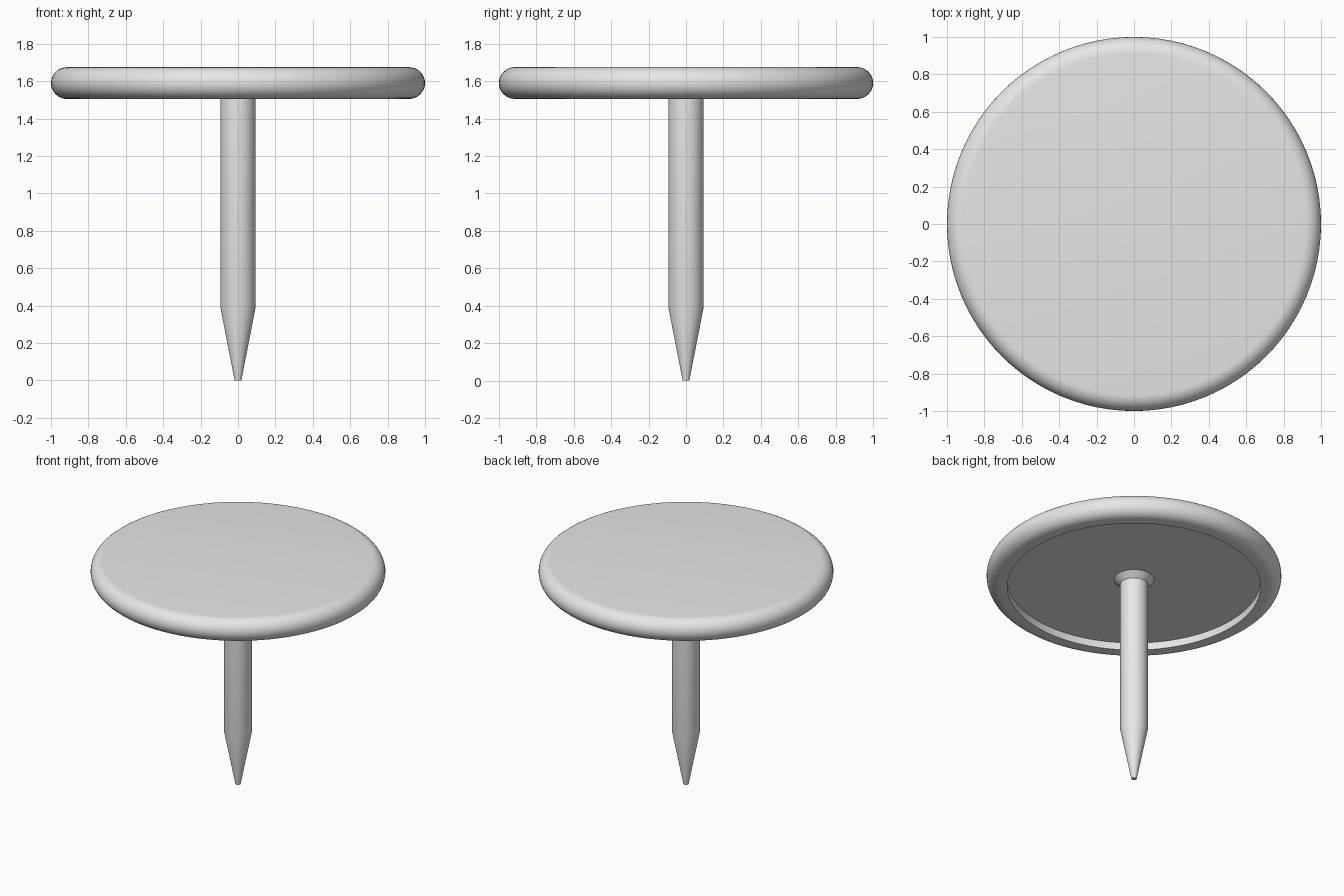
import bpy, bmesh, math

cube = bpy.data.objects.get("Cube")
if cube:
    bpy.data.objects.remove(cube, do_unlink=True)

SEGMENTS = 96

metal = bpy.data.materials.new("grey metal")
metal.use_nodes = True
metal.diffuse_color = (0.8, 0.8, 0.8, 1)
metal.node_tree.nodes["Principled BSDF"].inputs["Base Color"].default_value = (0.8, 0.8, 0.8, 1)


def lathe(name, profile):
    """Spin a (radius, z) profile around the z axis."""
    bm = bmesh.new()
    verts = [bm.verts.new((r, 0, z)) for r, z in profile]
    edges = [bm.edges.new(pair) for pair in zip(verts, verts[1:])]
    bmesh.ops.spin(bm, geom=verts + edges, axis=(0, 0, 1), cent=(0, 0, 0),
                   angle=math.tau, steps=SEGMENTS, use_duplicate=False)
    bmesh.ops.remove_doubles(bm, verts=bm.verts, dist=0.0001)
    bmesh.ops.recalc_face_normals(bm, faces=bm.faces)
    mesh = bpy.data.meshes.new(name)
    bm.to_mesh(mesh)
    bm.free()
    mesh.materials.append(metal)
    obj = bpy.data.objects.new(name, mesh)
    bpy.context.collection.objects.link(obj)
    bpy.ops.object.select_all(action='DESELECT')
    bpy.context.view_layer.objects.active = obj
    obj.select_set(True)
    bpy.ops.object.shade_smooth_by_angle(angle=math.radians(30))
    return obj


# Round head: flat top, fully rounded rim, shallow recess underneath
BOTTOM, TOP, CEILING = 1.505, 1.675, 1.56
edge = (TOP - BOTTOM) / 2
rim = []
for i in range(17):
    a = math.pi / 2 - math.pi * i / 16
    rim.append((1 - edge + edge * math.cos(a), BOTTOM + edge + edge * math.sin(a)))
lathe("head", [(0, TOP)] + rim + [(0.86, BOTTOM), (0.86, CEILING), (0, CEILING)])

# Pin: flared collar against the head, straight shaft, blunt tapered point
lathe("pin", [(0, CEILING + 0.02), (0.137, CEILING + 0.02), (0.137, CEILING),
              (0.094, 1.52), (0.094, 0.39), (0.018, 0), (0, 0)])
